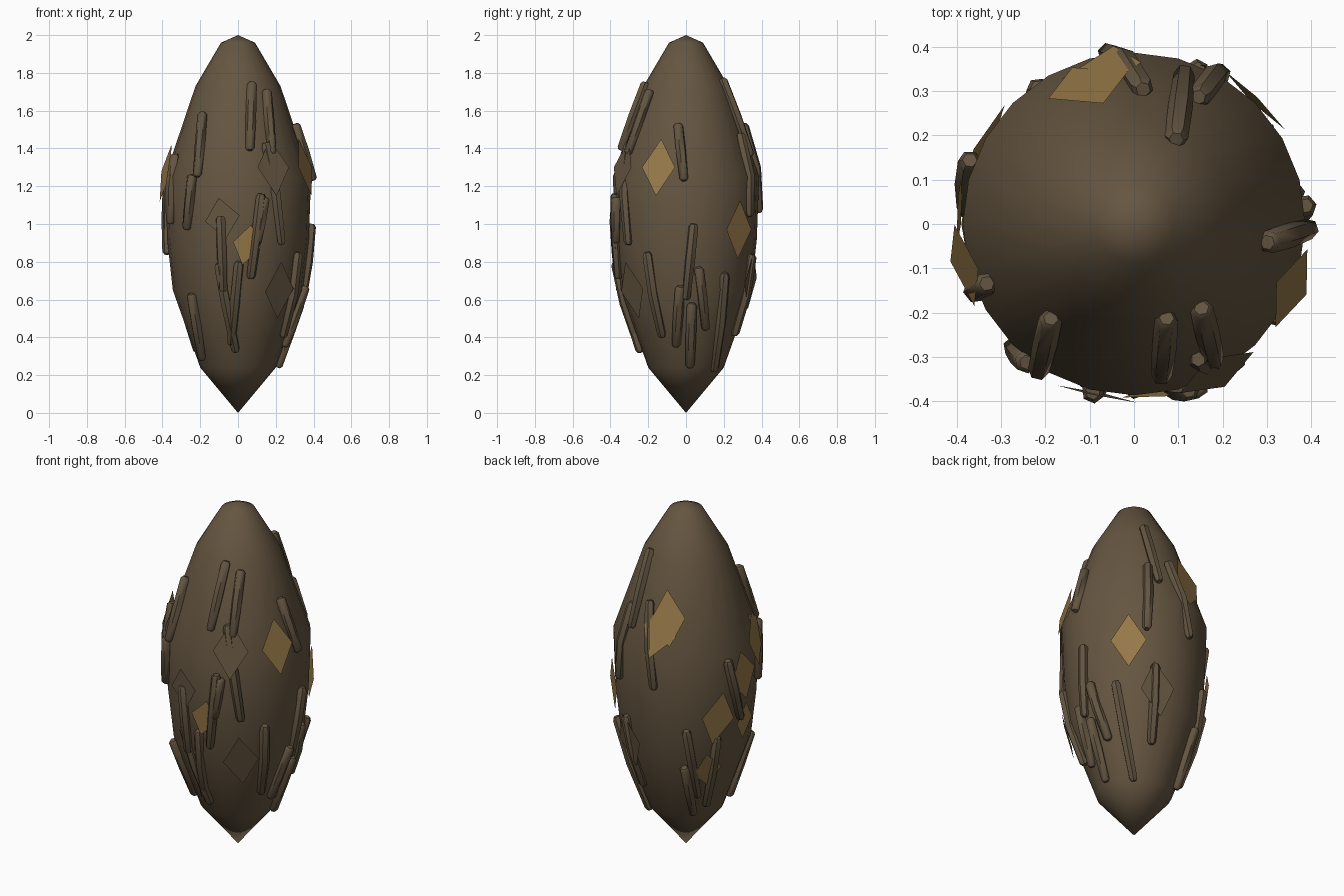
import bpy, bmesh, math
from mathutils import Vector, Matrix

old = bpy.data.objects.get("Cube")
if old:
    bpy.data.objects.remove(old, do_unlink=True)


def material(name, rgb):
    m = bpy.data.materials.new(name)
    m.use_nodes = True
    m.diffuse_color = (*rgb, 1)
    bsdf = m.node_tree.nodes["Principled BSDF"]
    bsdf.inputs["Base Color"].default_value = (*rgb, 1)
    bsdf.inputs["Roughness"].default_value = 0.9
    return m


SILK = material("silk_brown", (0.13, 0.092, 0.052))
BARK = material("bark_brown", (0.125, 0.09, 0.052))
GOLD = material("dry_leaf_gold", (0.31, 0.19, 0.065))

# Case outline as (radius, height)
PROFILE = [(0, 0), (0.2, 0.24), (0.345, 0.65), (0.375, 0.92), (0.387, 1.25),
           (0.225, 1.73), (0.09, 1.96), (0, 2)]
SIDES = {"front": -90, "right": 0, "back": 90, "left": 180}


def radius(z):
    for (r0, z0), (r1, z1) in zip(PROFILE, PROFILE[1:]):
        if z <= z1:
            return r0 + (r1 - r0) * (z - z0) / (z1 - z0)
    return 0


def azimuth(side, u, z):
    return math.radians(SIDES[side]) + math.asin(max(-1, min(1, u / radius(z))))


def on_case(a, z, lift):
    r = radius(z) + lift
    return Vector((r * math.cos(a), r * math.sin(a), z))


def finish(bm, name, mat, smooth=None):
    bmesh.ops.recalc_face_normals(bm, faces=bm.faces)
    me = bpy.data.meshes.new(name)
    bm.to_mesh(me)
    bm.free()
    me.materials.append(mat)
    ob = bpy.data.objects.new(name, me)
    bpy.context.collection.objects.link(ob)
    if smooth:
        bpy.ops.object.select_all(action="DESELECT")
        ob.select_set(True)
        bpy.context.view_layer.objects.active = ob
        bpy.ops.object.shade_smooth_by_angle(angle=math.radians(smooth))
    return ob


# Silk case: turned profile
def case():
    bm = bmesh.new()
    pts = [bm.verts.new((r, 0, z)) for r, z in PROFILE]
    edges = [bm.edges.new(p) for p in zip(pts, pts[1:])]
    bmesh.ops.spin(bm, geom=pts + edges, cent=(0, 0, 0), axis=(0, 0, 1),
                   angle=math.tau, steps=24, use_merge=True)
    bmesh.ops.remove_doubles(bm, verts=bm.verts, dist=0.0005)
    finish(bm, "silk_case", SILK, 60)


# Twig: six-sided stick with a slight bend and blunt ends
def twig(side, u0, z0, u1, z1, thick=0.028):
    a0, a1 = azimuth(side, u0, z0), azimuth(side, u1, z1)
    top, low = on_case(a0, z0, 0.012), on_case(a1, z1, 0.012)
    mid = (top + low) / 2
    skin = on_case(math.atan2(mid.y, mid.x), mid.z, 0.01)
    mid = mid.lerp(skin, 0.7)
    turn = (low - top).to_track_quat("Z", "Y")
    bm = bmesh.new()
    rings = []
    for centre, scale in ((top, 0.6), (top.lerp(mid, 0.07), 0.95), (mid, 1),
                          (low.lerp(mid, 0.07), 0.85), (low, 0.5)):
        ring = []
        for i in range(6):
            t = math.tau * i / 6
            v = Vector((math.cos(t), math.sin(t), 0)) * thick * scale
            ring.append(bm.verts.new(centre + turn @ v))
        rings.append(ring)
    for a, b in zip(rings, rings[1:]):
        for i in range(6):
            j = (i + 1) % 6
            bm.faces.new((a[i], a[j], b[j], b[i]))
    bm.faces.new(rings[0])
    bm.faces.new(rings[-1])
    finish(bm, "twig", BARK, 50)


# Leaf scrap: flat diamond lying against the case
def leaf(side, u, z, mat, tilt=0, w=0.095, h=0.155):
    a = azimuth(side, u, z)
    out = Vector((math.cos(a), math.sin(a), 0))
    across = Vector((-out.y, out.x, 0))
    slope = (radius(z + 0.1) - radius(z - 0.1)) / 0.2
    up = (out * slope + Vector((0, 0, 1))).normalized()
    up = Matrix.Rotation(math.radians(tilt), 3, out) @ up
    across = Matrix.Rotation(math.radians(tilt), 3, out) @ across
    c = on_case(a, z, 0.014)
    bm = bmesh.new()
    bm.faces.new([bm.verts.new(c + p) for p in
                  (up * h, across * w, -up * h, -across * w)])
    finish(bm, "leaf_scrap", mat)


case()

# Sideways position and height of each twig's upper and lower end, by side
TWIGS = {
    "front": [(-0.18, 1.59, -0.21, 1.25), (-0.235, 1.26, -0.265, 0.97),
              (0.07, 1.75, 0.06, 1.39), (0.145, 1.71, 0.175, 1.37),
              (0.14, 1.43, 0.225, 0.89), (0.12, 1.16, 0.065, 0.71),
              (0.14, 1.14, 0.1, 0.9), (-0.09, 1.04, -0.075, 0.64),
              (-0.1, 0.79, -0.01, 0.32), (0.005, 0.8, -0.035, 0.36),
              (-0.24, 0.63, -0.18, 0.28)],
    "right": [(-0.04, 1.53, -0.01, 1.23), (0.04, 1.0, 0, 0.6),
              (-0.2, 0.85, -0.12, 0.4), (0.065, 0.77, 0.1, 0.44),
              (-0.03, 0.67, -0.05, 0.35), (0.03, 0.58, 0.02, 0.24),
              (0.2, 0.74, 0.14, 0.22)],
    "back": [(-0.09, 1.77, -0.11, 1.36), (-0.14, 1.48, -0.19, 1.04),
             (-0.02, 1.53, 0.06, 1.06), (-0.14, 0.84, -0.09, 0.41),
             (0.21, 0.83, 0.19, 0.39), (0.18, 0.6, 0.15, 0.27)],
    "left": [(-0.14, 1.22, -0.03, 0.84), (-0.17, 0.77, -0.11, 0.32),
             (0.13, 1.37, 0.15, 1.0)],
}
for side, rows in TWIGS.items():
    for row in rows:
        twig(side, *row)

# Leaf scraps
for row in [
    ("front", 0.045, 0.89, GOLD, -12, 0.075, 0.11),
    ("front", -0.08, 1.03, SILK, 10, 0.095, 0.11),
    ("front", 0.18, 1.3, SILK),
    ("front", 0.21, 0.65, SILK, 5),
    ("right", -0.14, 1.3, GOLD),
    ("right", 0.27, 0.97, GOLD),
    ("back", 0.1, 1.46, GOLD, 8),
    ("back", 0.07, 1.39, GOLD, -15),
    ("back", -0.12, 0.7, SILK, 10),
    ("left", -0.18, 0.89, GOLD, -10),
    ("left", -0.18, 0.57, GOLD, 10, 0.08, 0.12),
    ("left", 0.0, 0.82, GOLD, 0, 0.07, 0.11),
    ("left", -0.03, 1.1, GOLD, 12),
    ("left", 0.09, 1.27, GOLD, -6),
]:
    leaf(*row)
